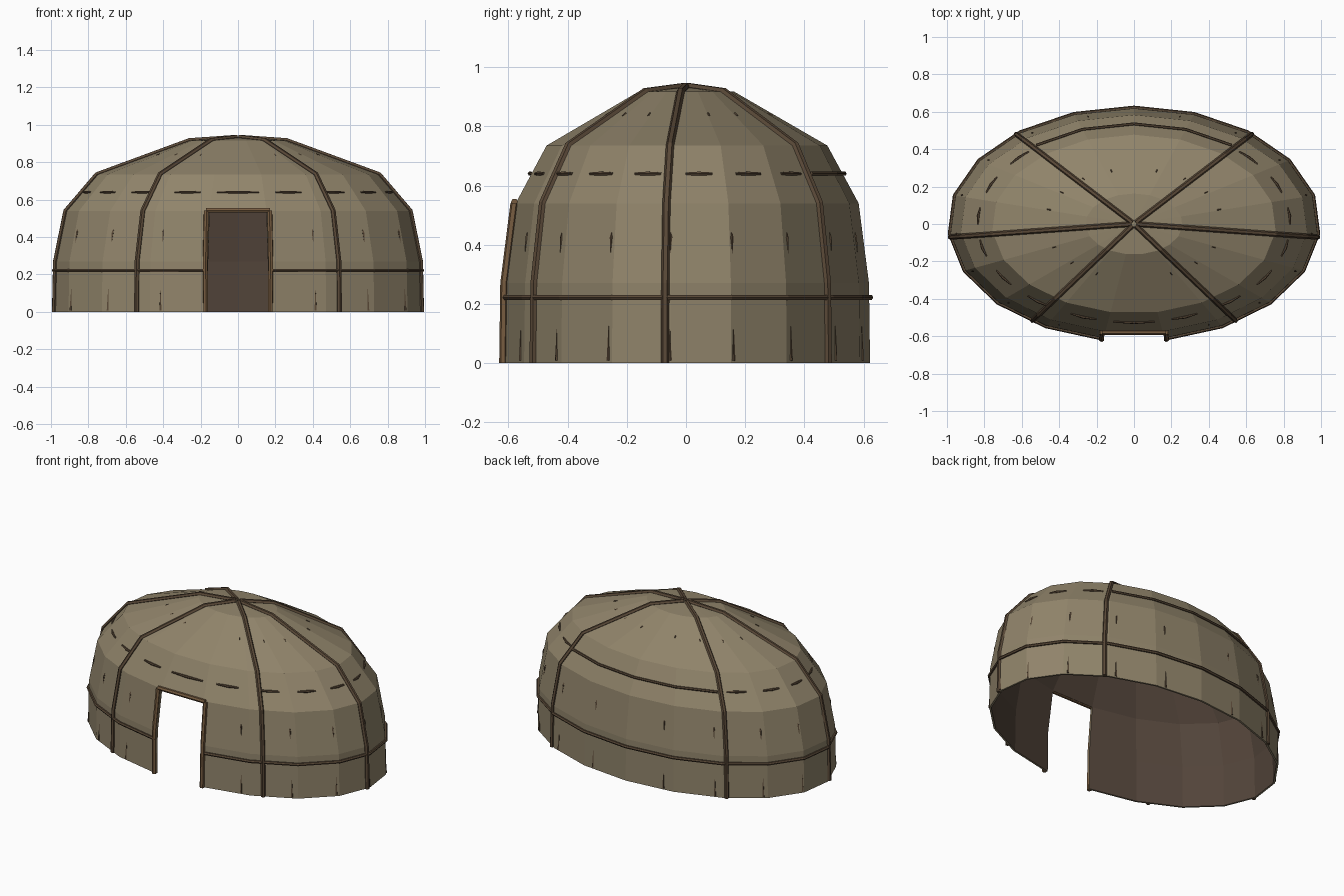
import bpy, bmesh
from math import sin, cos, radians, floor
from mathutils import Vector

if "Cube" in bpy.data.objects:
    bpy.data.objects.remove(bpy.data.objects["Cube"])

N = 19                                   # wall facets
STEP = 360 / N
AX, AY = 0.99, 0.622                     # half sizes of the oval plan
PROFILE = [(0, 1.0), (0.27, 0.994), (0.54, 0.938), (0.735, 0.768), (0.917, 0.262), (0.932, 0.012)]


def material(name, rgb):
    m = bpy.data.materials.new(name)
    m.diffuse_color = (*rgb, 1)
    m.use_nodes = True
    m.node_tree.nodes["Principled BSDF"].inputs["Base Color"].default_value = m.diffuse_color
    return m


HIDE = material("hide", (0.28, 0.23, 0.145))
INNER = material("inner_hide", (0.085, 0.058, 0.042))
WOOD = material("dark_wood", (0.10, 0.065, 0.038))
FRAME = material("frame_wood", (0.18, 0.105, 0.05))


def scale_at(z):
    for (z0, s0), (z1, s1) in zip(PROFILE, PROFILE[1:]):
        if z <= z1:
            return s0 + (s1 - s0) * (z - z0) / (z1 - z0)
    return PROFILE[-1][1]


def corner(k, s=1.0):
    a = radians(k * STEP)
    return Vector((AX * s * sin(a), AY * s * cos(a), 0))


def on_wall(u, z, out=0.0):
    """Point on the faceted wall; u counts facets clockwise from the back."""
    k = floor(u)
    p = corner(k).lerp(corner(k + 1), u - k)
    q = p * scale_at(z) + p.normalized() * out
    q.z = z
    return q


def tubes(name, paths, r, mat, res=1):
    """Paths are lists of points, or of (point, thickness) pairs."""
    cu = bpy.data.curves.new(name, 'CURVE')
    cu.dimensions = '3D'
    cu.bevel_depth = r
    cu.bevel_resolution = res
    cu.use_fill_caps = True
    for path in paths:
        sp = cu.splines.new('POLY')
        sp.points.add(len(path) - 1)
        sp.use_smooth = False
        for pt, item in zip(sp.points, path):
            co, rad = item if isinstance(item, tuple) else (item, 1.0)
            pt.co = (*co, 1)
            pt.radius = rad
    cu.materials.append(mat)
    ob = bpy.data.objects.new(name, cu)
    bpy.context.collection.objects.link(ob)
    return ob


# Faceted hide cover, with one facet left open for the doorway
bm = bmesh.new()
rings = []
for z, s in PROFILE[:-1]:
    rings.append([bm.verts.new(corner(k, s) + Vector((0, 0, z))) for k in range(N)])
apex = bm.verts.new((0, 0, PROFILE[-1][0]))
for k in range(N):
    n = (k + 1) % N
    for j in range(len(rings) - 1):
        if k == 9 and j < 2:
            continue
        bm.faces.new((rings[j][k], rings[j + 1][k], rings[j + 1][n], rings[j][n]))
    bm.faces.new((rings[-1][k], apex, rings[-1][n]))
me = bpy.data.meshes.new("hut_cover")
bm.to_mesh(me)
bm.free()
me.materials.append(HIDE)
me.materials.append(INNER)
cover = bpy.data.objects.new("hut_cover", me)
bpy.context.collection.objects.link(cover)
sol = cover.modifiers.new("thickness", 'SOLIDIFY')
sol.thickness = 0.012
sol.offset = -1
sol.material_offset = 1

# Six curved ribs meeting at the crown
ribs = []
for a in (39.5, 96.5, 146.5):
    for u in (a / STEP, N - a / STEP):
        path = [on_wall(u, z, 0.003) for z, s in PROFILE]
        path[-1] += Vector((0, 0, 0.002))
        ribs.append(path)
tubes("ribs", ribs, 0.014, WOOD)

# Lower rail, interrupted by the doorway
rail = [on_wall(k, 0.222, 0.004) for k in range(10, 10 + N)]
tubes("lower_rail", [rail], 0.01, WOOD)

# Upper lashing: continuous at the back, stitches elsewhere
stitches = [[on_wall(k, 0.64, 0.006) for k in range(-2, 3)]]
for k in range(2, N - 2):
    t0, t1 = (0.1, 0.9) if k == 9 else (0.24, 0.76)
    stitches.append([(on_wall(k + t0, 0.64, 0.0), 0.6), (on_wall(k + 0.5, 0.64, 0.005), 1),
                     (on_wall(k + t1, 0.64, 0.0), 0.6)])
tubes("upper_lashing", stitches, 0.008, WOOD)

# Thin strut tips poking through the cover
tips = []
for i in range(8):
    for sgn in (1, -1):
        u = (sgn * (15 + 20 * i) / STEP) % N
        tips.append([(on_wall(u, 0.008), 1), (on_wall(u, 0.13, -0.002), 0.25)])
        tips.append([(on_wall(u, 0.37, -0.002), 0.3), (on_wall(u, 0.425, 0.0), 0.9),
                     (on_wall(u, 0.44, -0.002), 0.5)])
        tips.append([(on_wall(u, 0.836), 0.5), (on_wall(u, 0.844), 0.5)])
tubes("strut_tips", tips, 0.007, WOOD, 0)

# Door posts and lintel along the opening's edges
posts = []
for k, dx in ((9, 0.014), (10, -0.014)):
    posts.append([on_wall(k, z, 0.004) + Vector((dx * (0.6 + z), 0, 0)) for z in (0.0, 0.27, 0.54)])
tubes("door_posts", posts, 0.014, FRAME)
tubes("door_lintel", [[p[-1] + Vector((0, 0, 0.003)) for p in posts]], 0.013, FRAME)
